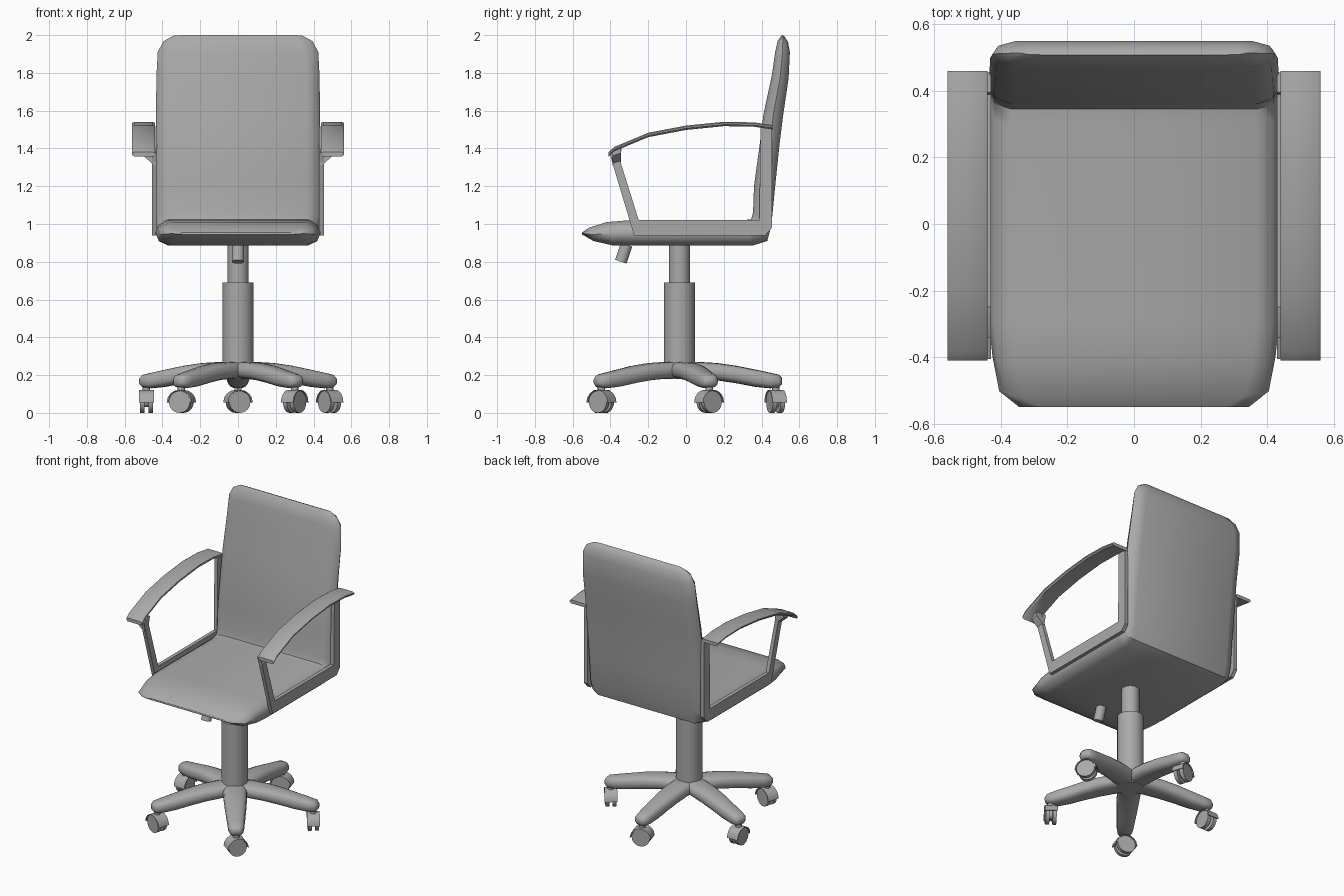
import bpy, bmesh
from math import cos, sin, pi, radians
from mathutils import Vector, Matrix

cube = bpy.data.objects.get("Cube")
if cube:
    bpy.data.objects.remove(cube, do_unlink=True)

GREY = (0.4, 0.4, 0.4, 1)
grey = bpy.data.materials.new("mid grey")
grey.use_nodes = True
grey.diffuse_color = GREY
grey.node_tree.nodes["Principled BSDF"].inputs["Base Color"].default_value = GREY


def finish(bm, name, angle=40, matrix=None):
    if matrix:
        bm.transform(matrix)
    bmesh.ops.recalc_face_normals(bm, faces=bm.faces)
    mesh = bpy.data.meshes.new(name)
    bm.to_mesh(mesh)
    bm.free()
    mesh.materials.append(grey)
    ob = bpy.data.objects.new(name, mesh)
    bpy.context.collection.objects.link(ob)
    bpy.ops.object.select_all(action='DESELECT')
    bpy.context.view_layer.objects.active = ob
    ob.select_set(True)
    bpy.ops.object.shade_smooth_by_angle(angle=radians(angle))
    return ob


def loft(name, rings, angle=40, matrix=None):
    """Skin a list of equal-length closed rings and cap both ends."""
    bm = bmesh.new()
    vs = [[bm.verts.new(p) for p in ring] for ring in rings]
    n = len(vs[0])
    for a, b in zip(vs, vs[1:]):
        for i in range(n):
            j = (i + 1) % n
            bm.faces.new((a[i], a[j], b[j], b[i]))
    bm.faces.new(vs[0])
    bm.faces.new(vs[-1])
    return finish(bm, name, angle, matrix)


def rod(name, start, end, radius, matrix=None, sides=24):
    start, end = Vector(start), Vector(end)
    axis = end - start
    place = Matrix.Translation((start + end) / 2) @ axis.to_track_quat('Z', 'Y').to_matrix().to_4x4()
    bm = bmesh.new()
    bmesh.ops.create_cone(bm, cap_ends=True, segments=sides, radius1=radius,
                          radius2=radius, depth=axis.length, matrix=place)
    return finish(bm, name, 40, matrix)


# Seat and backrest: one L-shaped cushion; each station is upper y, z, lower y, z, half width
stations = [
    (-.55, .955, -.55, .945, .345), (-.515, .98, -.49, .91, .405),
    (-.42, 1.01, -.38, .885, .425), (-.30, 1.02, -.28, .885, .437),
    (.30, 1.02, .35, .885, .437), (.345, 1.025, .43, .91, .437),
    (.355, 1.06, .452, .99, .437), (.36, 1.2, .472, 1.2, .437),
    (.39, 1.42, .495, 1.42, .437), (.41, 1.58, .515, 1.58, .434),
    (.455, 1.79, .543, 1.77, .432), (.472, 1.91, .55, 1.91, .425),
    (.485, 1.97, .54, 1.965, .395), (.508, 2.0, .52, 1.995, .34)]
rings = []
for uy, uz, ly, lz, w in stations:
    upper, lower = Vector((0, uy, uz)), Vector((0, ly, lz))
    half = [(w - .07, 0), (w - .018, .18), (w, .5), (w - .018, .82), (w - .07, 1)]
    section = half + [(-x, t) for x, t in reversed(half)]
    rings.append([lower.lerp(upper, t) + Vector((x, 0, 0)) for x, t in section])
loft("seat_and_backrest", rings, 50)

# Armrests: flat side frame and curved pad on each side
frame = [(-.405, 1.375), (-.275, .94), (.42, .94), (.455, .98), (.455, 1.51),
         (.395, 1.515), (.388, 1.02), (-.25, 1.02), (-.352, 1.345), (-.34, 1.40)]
pad = [(-.41, 1.372), (-.38, 1.40), (-.2, 1.475), (0, 1.513), (.2, 1.533), (.36, 1.53), (.46, 1.515)]
for s, side in ((1, "left"), (-1, "right")):
    loft(side + "_arm_frame", [[(s * x, y, z) for y, z in frame] for x in (.43, .455)], 30)
    # Bracket flaring from the front strut out under the pad
    loft(side + "_arm_bracket", [[(s * x, y, z) for x, z in
         ((.435, 1.31 + d), (.455, 1.32 + d), (.50, 1.36 + d), (.50, 1.385 + d), (.435, 1.385 + d))]
         for y, d in ((-.39, 0), (-.345, .015))], 30)
    loft(side + "_arm_pad", [[(s * x, y, z + d) for x, d in
         ((.44, -.01), (.45, -.015), (.55, -.015), (.56, -.006), (.56, .002), (.55, .008), (.45, .008), (.44, .002))]
         for y, z in pad], 35)

# Gas-lift column and tilt knob
CY = -.035
rod("column_sleeve", (0, CY, .18), (0, CY, .69), .082, sides=32)
rod("column_piston", (0, CY, .68), (0, CY, .885), .056, sides=32)
rod("tilt_knob", (0, -.345, .80), (0, -.315, .89), .032)

# Five-star base: radius, bottom, top, half width along each leg
leg = [(0, .18, .27, .075), (.1, .18, .27, .075), (.2, .172, .264, .072), (.3, .157, .25, .066),
       (.4, .138, .23, .058), (.48, .13, .213, .052), (.525, .134, .203, .044), (.543, .15, .185, .026)]


def rounded(c):
    return (1 if c > 0 else -1) * abs(c) ** .75


for k in range(5):
    angle = radians(90 + 72 * k)
    hub = Matrix.Translation((0, CY, 0)) @ Matrix.Rotation(angle, 4, 'Z')
    leg_rings = []
    for r, lo, hi, w in leg:
        leg_rings.append([(r, w * rounded(cos(a)), (lo + hi) / 2 + (hi - lo) / 2 * rounded(sin(a)))
                          for a in (2 * pi * i / 16 for i in range(16))])
    loft(f"base_leg_{k + 1}", leg_rings, 60, hub)

    # Twin-wheel caster with an open arched hood; the axle lies along local x
    caster = hub @ Matrix.Translation((.51, 0, 0)) @ Matrix.Rotation(radians(18), 4, 'Z')
    rod(f"caster_stem_{k + 1}", (0, 0, .1), (0, 0, .15), .02, caster, 12)
    rod(f"caster_axle_{k + 1}", (-.012, 0, .06), (.012, 0, .06), .03, caster, 12)
    for x0, x1 in ((-.034, -.01), (.01, .034)):
        rod(f"caster_wheel_{k + 1}", (x0, 0, .058), (x1, 0, .058), .058, caster)
    arc = [pi * i / 8 for i in range(9)]
    hood = [(.069 * cos(a), .056 + .066 * sin(a)) for a in arc]
    hood += [(.06 * cos(a), .058 + .06 * sin(a)) for a in reversed(arc)]
    loft(f"caster_hood_{k + 1}", [[(x, y, z) for y, z in hood] for x in (-.04, .04)], 30, caster)
